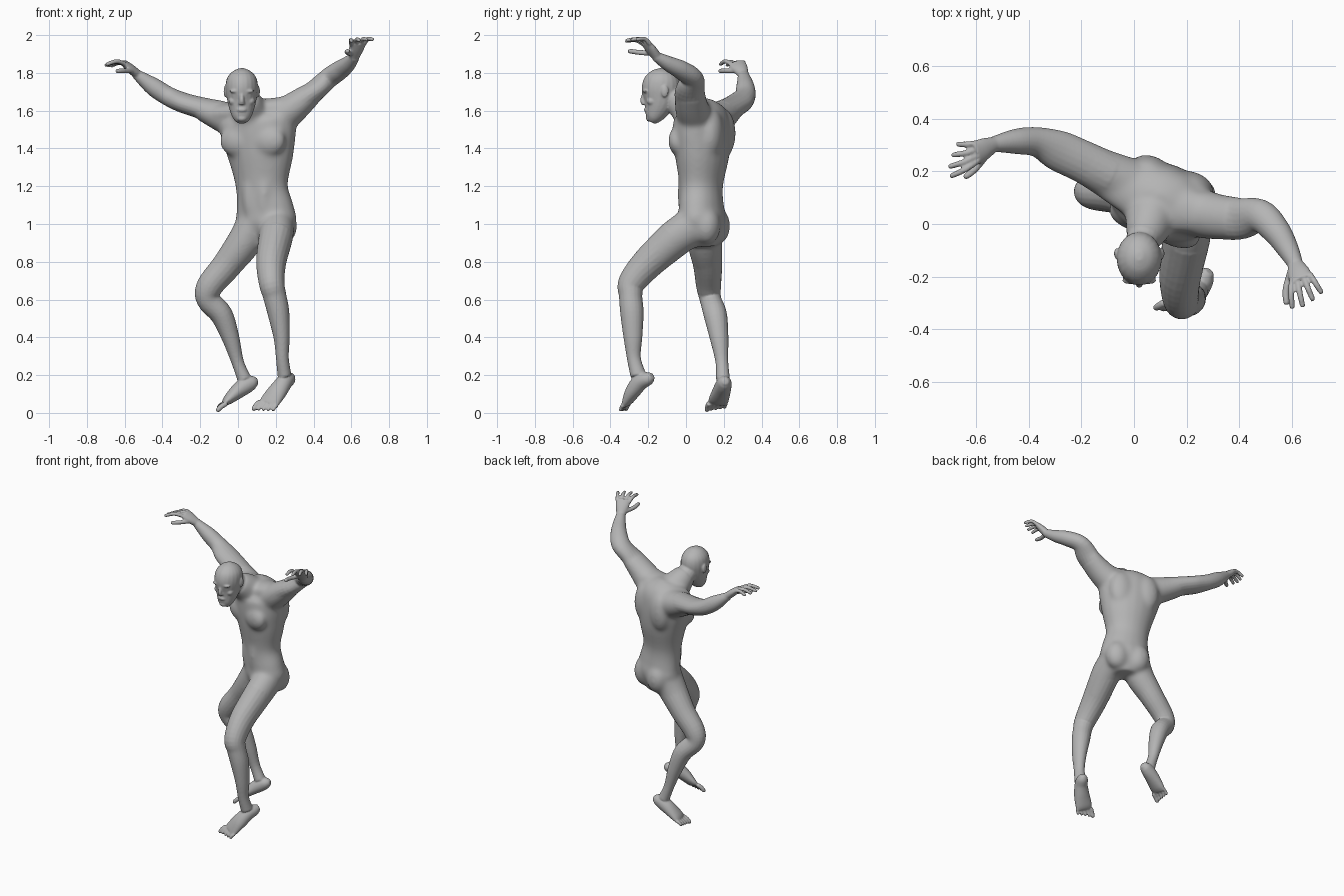
import bpy, bmesh, math
from mathutils import Vector, Matrix

default_cube = bpy.data.objects.get("Cube")
if default_cube:
    bpy.data.objects.remove(default_cube, do_unlink=True)

skin = bpy.data.materials.new("grey skin")
skin.use_nodes = True
GREY = (0.46, 0.46, 0.46, 1)
skin.diffuse_color = GREY
skin.node_tree.nodes["Principled BSDF"].inputs["Base Color"].default_value = GREY

UP = Vector((0, 0, 1))
FACING = Vector((-0.36, -0.93, 0)).normalized()   # direction the trunk faces
ACROSS = Vector((0.93, -0.36, 0)).normalized()    # towards the left shoulder
RIGHT_ANGLE = Vector((1, 0, 0))
DEPTH = Vector((0, 1, 0))

mesh_builder = bmesh.new()


def spline(points, steps):
    """Smooth the stations with a Catmull-Rom curve."""
    padded = [points[0]] + points + [points[-1]]
    result = []
    for p, q, r, s in zip(padded, padded[1:], padded[2:], padded[3:]):
        for step in range(steps):
            t = step / steps
            result.append([b + t * ((c - a) + t * ((2*a - 5*b + 4*c - d) + t * (3*b - a - 3*c + d))) / 2
                           for a, b, c, d in zip(p, q, r, s)])
    return result + [list(points[-1])]


def tube(stations, ref, steps=5, sides=20):
    """Loft ellipses (x, y, z, width, thickness); thickness runs along ref."""
    path = spline([tuple(s) if len(s) == 5 else tuple(s) + (s[3],) for s in stations], steps)
    centres = [Vector(p[:3]) for p in path]
    rings = []
    for i, p in enumerate(path):
        tangent = (centres[min(i + 1, len(path) - 1)] - centres[max(i - 1, 0)]).normalized()
        thick = (ref - tangent * ref.dot(tangent)).normalized()
        wide = thick.cross(tangent)
        rings.append([mesh_builder.verts.new(centres[i] + wide * (p[3] * math.cos(a)) + thick * (p[4] * math.sin(a)))
                      for a in (math.tau * k / sides for k in range(sides))])
    faces = [mesh_builder.faces.new(list(reversed(rings[0]))), mesh_builder.faces.new(rings[-1])]
    for low, high in zip(rings, rings[1:]):
        for k in range(sides):
            n = (k + 1) % sides
            faces.append(mesh_builder.faces.new((low[k], low[n], high[n], high[k])))
    bmesh.ops.recalc_face_normals(mesh_builder, faces=faces)


def blob(centre, radii, across=ACROSS):
    """Ellipsoid muscle: radii run across, in depth and upwards."""
    turn = Matrix((across, UP.cross(across), UP)).transposed().to_4x4()
    place = Matrix.Translation(centre) @ turn @ Matrix.Diagonal((*radii, 1))
    bmesh.ops.create_uvsphere(mesh_builder, u_segments=24, v_segments=16, radius=1, matrix=place)


def digit(base, middle, tip, radius):
    """Finger or toe with a rounded end."""
    end = tip + (tip - middle).normalized() * radius * 0.6
    tube([(*base, radius), (*middle, radius), (*tip, radius * 0.85), (*end, radius * 0.3)],
         UP + DEPTH * 0.3, 4, 10)


def hand(wrist, knuckle, tip, spread, thumb):
    """Palm, four fanned fingers and a thumb; spread steps from index to little finger."""
    wrist, knuckle, tip, spread, thumb = map(Vector, (wrist, knuckle, tip, spread, thumb))
    forward = (knuckle - wrist).normalized()
    normal = spread.cross(forward).normalized()
    if normal.z < 0:
        normal = -normal
    palm_mid = wrist.lerp(knuckle, 0.55)
    tube([(*wrist, 0.028, 0.025), (*palm_mid, 0.043, 0.024), (*knuckle, 0.046, 0.017)], normal)
    for i in range(4):
        offset = spread * (i - 1.5)
        length = (0.95, 1.08, 1.0, 0.85)[i]
        base = knuckle + offset
        end = base + (tip + offset * 0.7 - knuckle) * length
        digit(base - forward * 0.015, base.lerp(end, 0.5) + normal * 0.014, end, 0.012)
    root = wrist.lerp(knuckle, 0.3) - spread
    digit(root, root.lerp(thumb, 0.55) - spread * 0.4, thumb, 0.014)


def toes(ball, tip, spread):
    """Five toes; spread steps from the big toe outwards."""
    ball, tip, spread = map(Vector, (ball, tip, spread))
    for i in range(5):
        base = ball + spread * (i - 2)
        end = base + (tip - ball) * (1 - 0.09 * i)
        digit(base, base.lerp(end, 0.6) + UP * 0.005, end, 0.0145 if i == 0 else 0.0105)


def fuse(body, voxel, iterations):
    """Merge the overlapping volumes into one skin and soften the joins."""
    mesh_builder.to_mesh(body.data)
    bpy.context.view_layer.objects.active = body
    remesh = body.modifiers.new("fuse", 'REMESH')
    remesh.mode = 'VOXEL'
    remesh.voxel_size = voxel
    soften = body.modifiers.new("soften", 'SMOOTH')
    soften.factor = 0.5
    soften.iterations = iterations
    for name in ("fuse", "soften"):
        bpy.ops.object.modifier_apply(modifier=name)


body = bpy.data.objects.new("body", bpy.data.meshes.new("body"))
bpy.context.collection.objects.link(body)
bpy.ops.object.select_all(action='DESELECT')
body.select_set(True)

# Trunk from hips to collar
tube([(.15, .09, .88, .08, .07), (.15, .087, 1, .163, .118), (.143, .082, 1.08, .158, .115),
      (.126, .08, 1.2, .142, .112), (.12, .085, 1.36, .18, .138), (.107, .085, 1.5, .21, .145),
      (.095, .08, 1.58, .19, .13), (.08, .06, 1.645, .08, .06)], FACING)
# Shoulder yoke
tube([(-.15, .2, 1.575, .07, .05), (.08, .08, 1.6, .095, .055), (.32, .03, 1.63, .07, .055)], UP)
# Shoulders and upper arms
tube([(.18, .06, 1.53, .1), (.3, .03, 1.62, .09, .082), (.4, .02, 1.7, .08, .06)], UP)
tube([(.02, .14, 1.53, .1), (-.1, .19, 1.575, .09, .08), (-.2, .24, 1.615, .08, .06)], UP)
# Neck root
tube([(.08, .07, 1.55, .11), (.055, -.005, 1.62, .09), (.035, -.06, 1.66, .07)], DEPTH)
# Thigh roots
tube([(.21, .06, 1, .09, .105), (.2, -.05, .93, .092, .1), (.178, -.18, .81, .08, .085)], DEPTH)
tube([(.08, .1, 1, .09, .105), (.03, .1, .9, .092, .094), (-.06, .115, .78, .078, .077)], DEPTH)
# Chest, shoulder blade, seat and belly muscles, mirrored about the spine
for side in (-1, 1):
    chest = Vector((.11, .085, 1.44)) + ACROSS * side * .085
    blob(chest + FACING * .092, (.1, .055, .085))
    blob(chest - FACING * .09 + UP * .04, (.085, .06, .13))
    blob(Vector((.15, .085, .99)) - FACING * .055 + ACROSS * side * .07, (.08, .072, .1))
    blob(Vector((.128, .08, 1.16)) + FACING * .08 + ACROSS * side * .04, (.04, .036, .14))
fuse(body, 0.009, 30)
mesh_builder.clear()
mesh_builder.from_mesh(body.data)

# Neck and head
tube([(.08, .07, 1.55, .085), (.05, -.01, 1.62, .07), (.025, -.09, 1.69, .062)], DEPTH)
tube([(.02, -.186, 1.541, .026, .022), (.02, -.174, 1.563, .047, .044), (.02, -.153, 1.61, .066, .07),
      (.02, -.138, 1.66, .078, .091), (.02, -.132, 1.72, .086, .102), (.02, -.127, 1.77, .079, .091),
      (.02, -.124, 1.805, .052, .06), (.02, -.122, 1.824, .014, .016)], DEPTH)
tube([(.02, -.222, 1.69, .01), (.02, -.23, 1.655, .013), (.02, -.221, 1.634, .018, .012)], DEPTH)
blob((.02, -.211, 1.604), (.026, .012, .012), RIGHT_ANGLE)
blob((.02, -.196, 1.56), (.026, .016, .018), RIGHT_ANGLE)
for side in (-1, 1):
    blob((.02 + side * .032, -.214, 1.703), (.034, .016, .01), RIGHT_ANGLE)
    blob((.02 + side * .046, -.182, 1.65), (.024, .026, .022), RIGHT_ANGLE)
    blob((.02 + side * .086, -.112, 1.702), (.01, .02, .032), RIGHT_ANGLE)

# Left arm and hand
tube([(.3, .03, 1.62, .085, .075), (.4, .02, 1.7, .08, .058),
      (.48, .03, 1.772, .064, .053), (.54, -.025, 1.815, .054, .05), (.585, -.095, 1.85, .042, .04),
      (.618, -.16, 1.888, .028, .026)], UP)
hand((.612, -.15, 1.88), (.638, -.215, 1.962), (.66, -.295, 1.974), (.023, .01, .002), (.58, -.3, 1.915))

# Right arm and hand
tube([(-.1, .19, 1.58, .085, .075), (-.2, .24, 1.615, .08, .058),
      (-.29, .28, 1.642, .077, .054), (-.37, .312, 1.677, .057, .051), (-.45, .314, 1.728, .048, .048),
      (-.54, .303, 1.795, .028, .026)], UP)
hand((-.53, .305, 1.79), (-.605, .268, 1.853), (-.69, .242, 1.84), (.003, .024, -.002), (-.64, .18, 1.81))

# Left leg and foot, knee raised forwards
tube([(.2, -.05, .93, .09, .1), (.176, -.195, .8, .08, .086),
      (.178, -.286, .69, .068, .073), (.194, -.293, .62, .062, .062), (.214, -.286, .53, .058, .062),
      (.231, -.281, .4, .043, .05), (.235, -.276, .29, .034, .037), (.246, -.253, .2, .037, .042)], DEPTH)
tube([(.288, -.18, .197, .018), (.272, -.2, .183, .036), (.247, -.243, .163, .043, .044), (.21, -.28, .115, .052, .04),
      (.173, -.305, .066, .056, .026), (.158, -.318, .046, .052, .015)], Vector((-.15, -.7, .6)))
toes((.162, -.316, .05), (.128, -.337, .009), (.0225, -.009, -.005))

# Right leg and foot, trailing
tube([(.03, .1, .9, .09, .092), (-.06, .115, .78, .078, .077),
      (-.15, .12, .67, .07, .066), (-.158, .13, .6, .062, .057), (-.088, .155, .52, .06, .062),
      (-.04, .175, .4, .047, .05), (-.002, .19, .27, .033, .034), (.033, .196, .18, .037, .037)], DEPTH)
tube([(.104, .21, .167, .016), (.083, .206, .163, .034), (.05, .2, .15, .042, .044), (.005, .19, .12, .048, .042),
      (-.05, .174, .072, .054, .028), (-.073, .168, .05, .051, .015)], Vector((-.55, 0, .8)))
toes((-.068, .168, .051), (-.115, .155, .014), (-.004, .0225, 0))

# One continuous body
fuse(body, 0.005, 6)
mesh_builder.free()
body.data.materials.clear()
body.data.materials.append(skin)
bpy.ops.object.shade_smooth()
